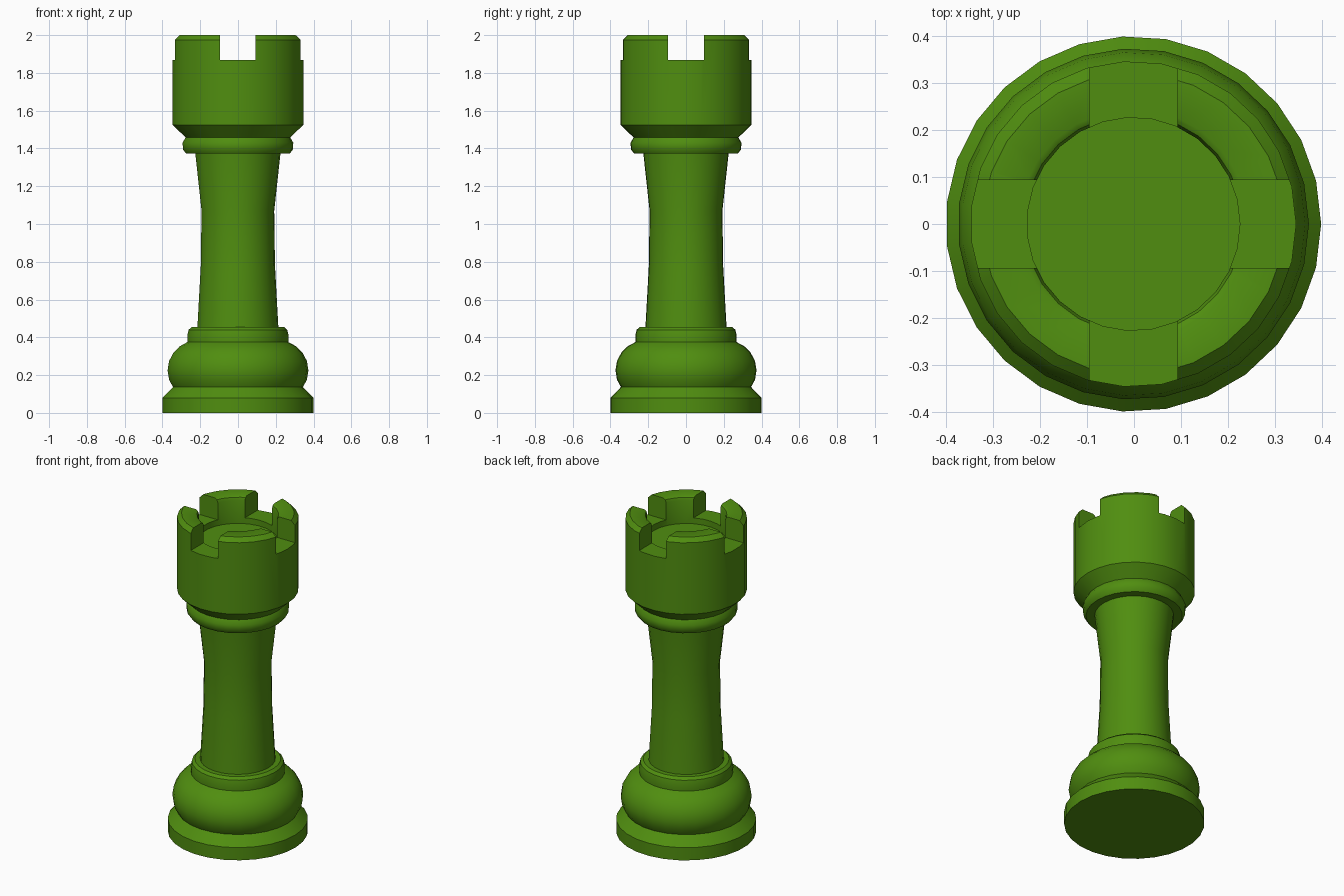
import bpy
import bmesh
import math

if "Cube" in bpy.data.objects:
    bpy.data.objects.remove(bpy.data.objects["Cube"])

SIDES = 27

# Outline (radius, height) from base centre up the outside and down into the bowl
PROFILE = [
    (0, 0), (0.4, 0), (0.4, 0.08), (0.345, 0.137),                      # foot
    (0.366, 0.175), (0.374, 0.225), (0.366, 0.275), (0.342, 0.32),
    (0.31, 0.352), (0.268, 0.375),                                      # bulge
    (0.269, 0.41), (0.262, 0.44), (0.245, 0.455), (0.215, 0.455),       # lower collar
    (0.197, 0.78), (0.193, 1.07), (0.226, 1.372),                       # shaft
    (0.275, 1.372), (0.292, 1.395), (0.294, 1.43), (0.278, 1.458),      # upper collar
    (0.347, 1.525), (0.347, 1.975), (0.322, 2.0),                       # tower head
    (0.245, 2.0), (0.233, 1.992), (0.227, 1.975), (0.227, 1.83), (0, 1.83),  # bowl
]


def lathe(name, profile, sides):
    bm = bmesh.new()
    verts = [bm.verts.new((r, 0, z)) for r, z in profile]
    edges = [bm.edges.new(pair) for pair in zip(verts, verts[1:])]
    bmesh.ops.spin(bm, geom=verts + edges, cent=(0, 0, 0), axis=(0, 0, 1),
                   angle=math.tau, steps=sides, use_merge=False)
    bmesh.ops.remove_doubles(bm, verts=bm.verts, dist=1e-4)
    bmesh.ops.recalc_face_normals(bm, faces=bm.faces)
    mesh = bpy.data.meshes.new(name)
    bm.to_mesh(mesh)
    bm.free()
    obj = bpy.data.objects.new(name, mesh)
    bpy.context.collection.objects.link(obj)
    return obj


# Turned body
rook = lathe("rook_body", PROFILE, SIDES)
bpy.context.view_layer.objects.active = rook
rook.select_set(True)

# Two crossing slots form the four battlements
for name, size in (("slot_x", (1, 0.188, 0.4)), ("slot_y", (0.188, 1, 0.4))):
    bpy.ops.mesh.primitive_cube_add(size=1, location=(0, 0, 1.867 + 0.2))
    cutter = bpy.context.object
    cutter.name = name
    cutter.scale = size
    cutter.hide_render = True
    bpy.context.view_layer.update()
    cut = rook.modifiers.new(name, 'BOOLEAN')
    cut.operation = 'DIFFERENCE'
    cut.solver = 'EXACT'
    cut.object = cutter
    bpy.ops.object.select_all(action='DESELECT')
    rook.select_set(True)
    bpy.context.view_layer.objects.active = rook
    bpy.ops.object.modifier_apply(modifier=name)
    bpy.data.objects.remove(cutter)

bpy.ops.object.shade_smooth_by_angle(angle=math.radians(35))

# Green finish
green = bpy.data.materials.new("green")
green.diffuse_color = (0.08, 0.27, 0.005, 1)
green.use_nodes = True
green.node_tree.nodes["Principled BSDF"].inputs["Base Color"].default_value = green.diffuse_color
rook.data.materials.append(green)
rook.location.x = -0.0013
